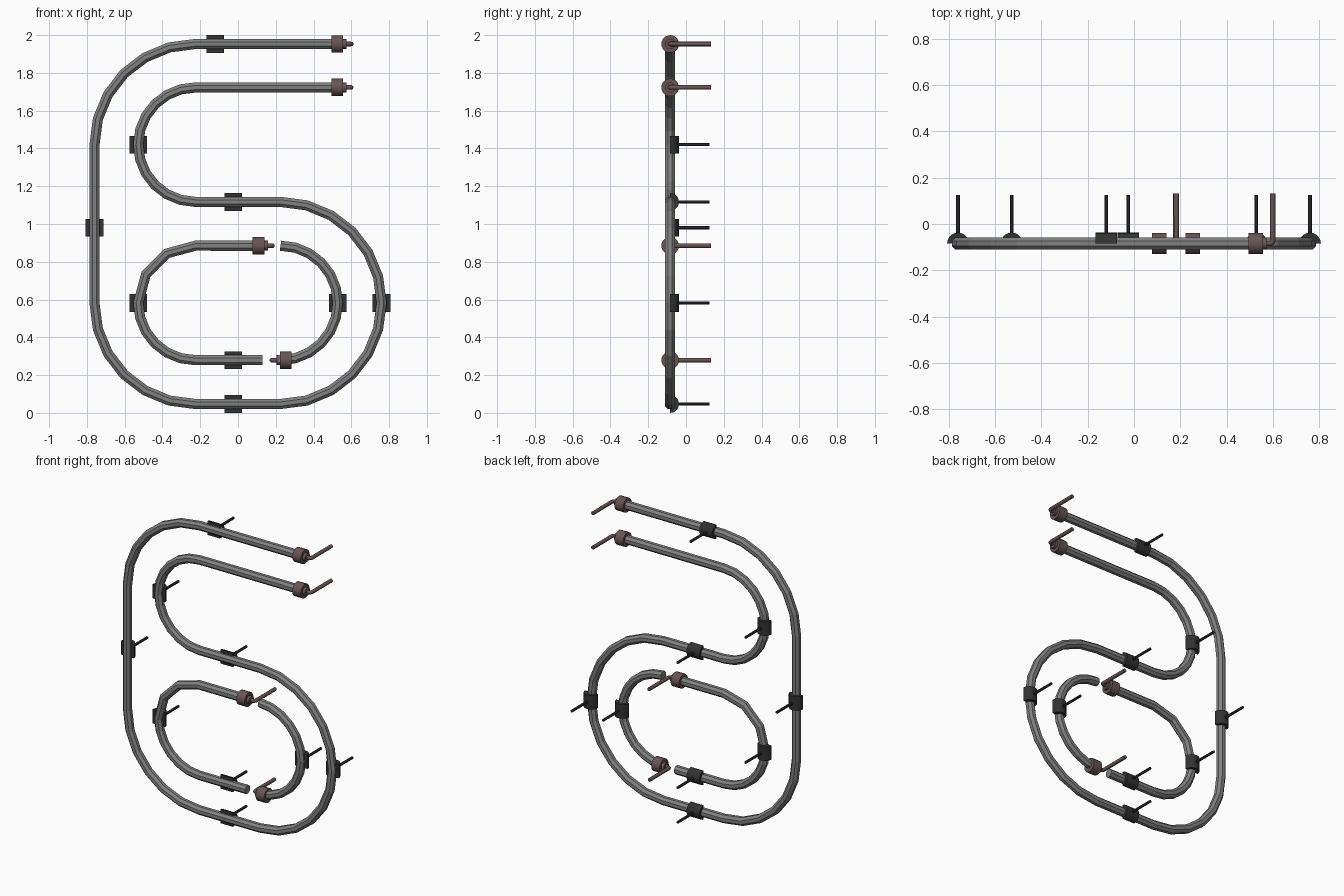
import bpy, bmesh, math
from mathutils import Vector

if "Cube" in bpy.data.objects:
    bpy.data.objects.remove(bpy.data.objects["Cube"])

Y = -0.084                      # plane of the tubes
R_BIG, R_SMALL = 0.535, 0.303   # bend radii
BOTTOM, TOP = 0.047, 1.953
MID = BOTTOM + R_BIG            # centre height of the lower bowl
HIGH = MID + R_BIG + R_SMALL    # centre height of the upper bend
BX = 0.225                      # bend centres lie at +-BX


def material(name, color):
    m = bpy.data.materials.new(name)
    m.use_nodes = True
    m.diffuse_color = (*color, 1)
    m.node_tree.nodes["Principled BSDF"].inputs["Base Color"].default_value = (*color, 1)
    return m


GREY = material("tube grey", (0.22, 0.22, 0.22))
BLACK = material("clamp black", (0.032, 0.032, 0.033))
BROWN = material("electrode brown", (0.135, 0.09, 0.088))


def arc(cx, cz, r, start, end, step=15):
    n = round(abs(end - start) / step)
    angles = [math.radians(start + (end - start) * i / n) for i in range(n + 1)]
    return [(cx + r * math.cos(a), cz + r * math.sin(a)) for a in angles]


def sweep(name, points, radii, side, mat, sides, smooth, arc_span=360):
    """Sweep a round section along a planar path; side is the plane normal."""
    pts = [Vector(p) for p in points]
    bm = bmesh.new()
    rings = []
    full = arc_span == 360
    count = sides if full else sides + 1
    for i, p in enumerate(pts):
        before = (p - pts[i - 1]).normalized() if i else Vector()
        after = (pts[i + 1] - p).normalized() if i < len(pts) - 1 else Vector()
        tangent = (before + after)
        if tangent.length < 1e-6:
            tangent = before if i else Vector((1, 0, 0))
        normal = tangent.normalized().cross(side)
        ring = []
        for k in range(count):
            a = math.radians(arc_span * (k + (0.5 if full else 0)) / sides)
            ring.append(bm.verts.new(p + radii[i] * (normal * math.cos(a) + side * math.sin(a))))
        rings.append(ring)
    for r0, r1 in zip(rings, rings[1:]):
        for k in range(count):
            j = (k + 1) % count
            bm.faces.new((r0[k], r0[j], r1[j], r1[k]))
    bm.faces.new(rings[0])
    bm.faces.new(rings[-1])
    bmesh.ops.recalc_face_normals(bm, faces=bm.faces)
    mesh = bpy.data.meshes.new(name)
    bm.to_mesh(mesh)
    bm.free()
    obj = bpy.data.objects.new(name, mesh)
    mesh.materials.append(mat)
    bpy.context.collection.objects.link(obj)
    if smooth:
        bpy.ops.object.select_all(action='DESELECT')
        obj.select_set(True)
        bpy.context.view_layer.objects.active = obj
        bpy.ops.object.shade_smooth_by_angle(angle=math.radians(40))
    return obj


BACK = Vector((0, 1, 0))
UP = Vector((0, 0, 1))


def tube(name, path):
    pts = [(x, Y, z) for x, z in path]
    sweep(name, pts, [0.029] * len(pts), BACK, GREY, 8, False)


# Long outer tube
tube("outer_tube",
     [(0.51, TOP)]
     + arc(-BX, TOP - R_BIG, R_BIG, 90, 180)
     + arc(-BX, MID, R_BIG, 180, 270)
     + arc(BX, MID, R_BIG, -90, 90)
     + arc(-BX, HIGH, R_SMALL, 270, 90)
     + [(0.51, HIGH + R_SMALL)])

# Two halves of the inner loop
tube("inner_left_tube",
     [(0.1, MID + R_SMALL)]
     + arc(-BX, MID, R_SMALL, 90, 180, 30)
     + arc(-BX, MID, R_SMALL, 180, 270)[1:]
     + [(0.13, MID - R_SMALL)])
tube("inner_right_tube", arc(BX, MID, R_SMALL, 90, -90) + [(0.215, MID - R_SMALL)])


# Half-round clamps behind the tubes, each with a mounting rod
def clamp(label, x, z, upright):
    along = UP if upright else Vector((1, 0, 0))
    c = Vector((x, Y, z))
    sweep(label + "_clamp", [c - along * 0.047, c + along * 0.047], [0.047] * 2,
          BACK, BLACK, 10, True, 180)
    sweep(label + "_clamp_rod", [(x, Y + 0.03, z), (x, 0.125, z)], [0.009] * 2,
          UP, BLACK, 8, True)


for label, x, z, upright in [
        ("top", -0.12, TOP, False),
        ("upper_bend", -BX - R_SMALL, HIGH, True),
        ("middle", -0.025, MID + R_BIG, False),
        ("right_side", -0.76, 0.98, True),
        ("left_side", 0.76, MID, True),
        ("inner_right_side", -BX - R_SMALL, MID, True),
        ("inner_left_side", BX + R_SMALL, MID, True),
        ("inner_bottom", -0.025, MID - R_SMALL, False),
        ("bottom", -0.025, BOTTOM, False)]:
    clamp(label, x, z, upright)


# Stepped end caps with a lead bent towards the back
def electrode(label, x, z, d):
    steps = [(-0.032, 0.047), (0.03, 0.047), (0.03, 0.027), (0.048, 0.027)]
    for part, (a, b) in (("cap", steps[:2]), ("collar", steps[2:])):
        sweep(f"{label}_{part}", [(x + d * a[0], Y, z), (x + d * b[0], Y, z)],
              [a[1], b[1]], BACK, BROWN, 16, True)
    bend = [(x + d * (0.06 + 0.013 * math.sin(t)), Y + 0.013 * (1 - math.cos(t)), z)
            for t in (math.pi / 8 * i for i in range(5))]
    path = [(x + d * 0.04, Y, z)] + bend + [(x + d * 0.073, 0.132, z)]
    sweep(label + "_lead", path, [0.012] * len(path), UP, BROWN, 10, True)


electrode("top_electrode", 0.526, TOP, 1)
electrode("upper_electrode", 0.526, HIGH + R_SMALL, 1)
electrode("inner_top_electrode", 0.11, MID + R_SMALL, 1)
electrode("inner_bottom_electrode", 0.252, MID - R_SMALL, -1)
